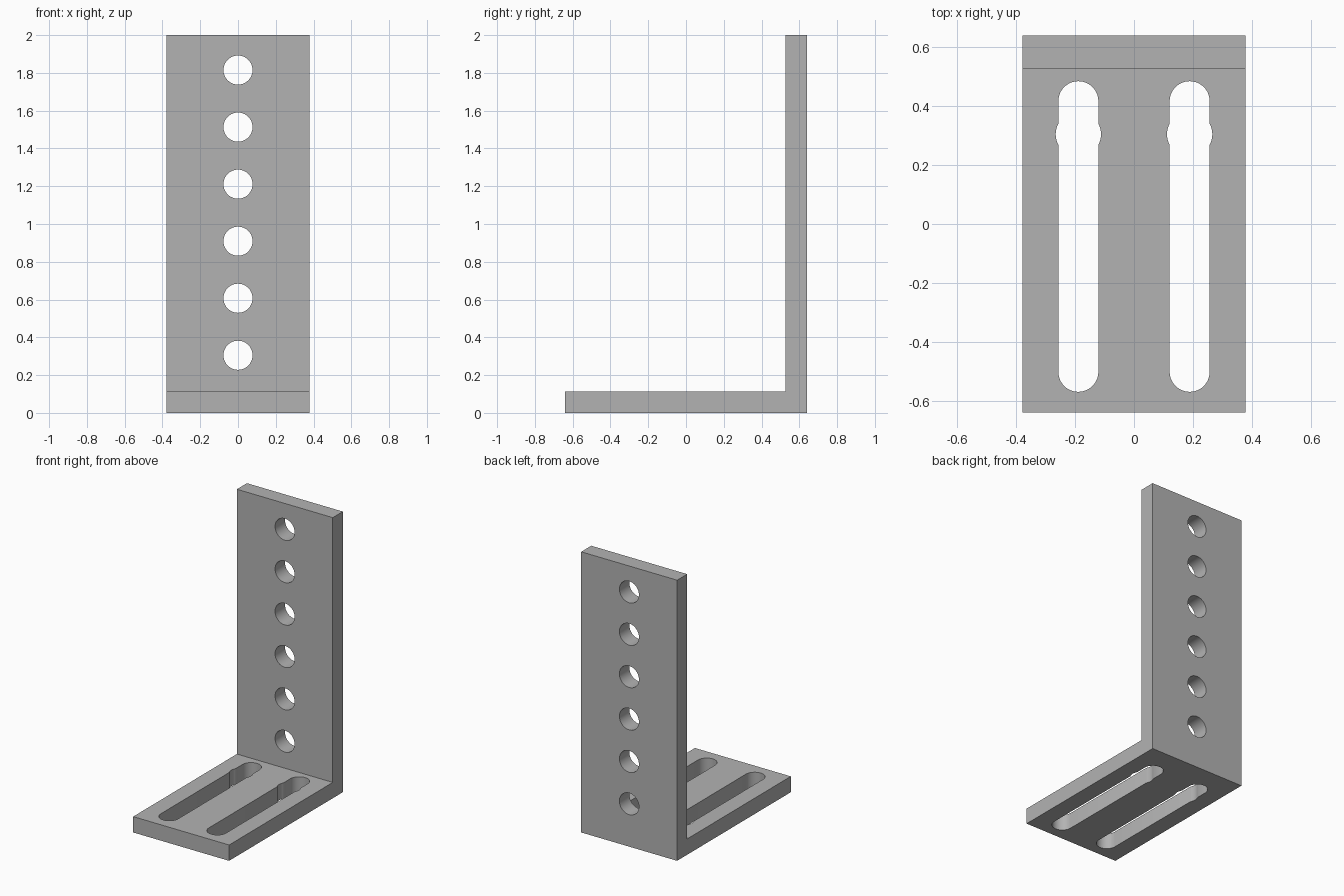
import bpy
import bmesh
from math import cos, sin, pi, radians
from mathutils import Matrix, Vector

default = bpy.data.objects.get("Cube")
if default:
    bpy.data.objects.remove(default, do_unlink=True)

HALF_W, HALF_D, HEIGHT, THICK = 0.378, 0.64, 2.0, 0.113
HOLE_R, PITCH = 0.077, 0.302
SLOT_X, SLOT_R, SLOT_FRONT, SLOT_BACK = 0.189, 0.068, -0.502, 0.417
SLOT_HOLE_Y = 0.305

steel = bpy.data.materials.new("grey steel")
steel.use_nodes = True
GREY = (0.45, 0.45, 0.45, 1)
steel.diffuse_color = GREY
steel.node_tree.nodes["Principled BSDF"].inputs["Base Color"].default_value = GREY


def prism(name, outline, depth, matrix):
    """Extrude a flat outline symmetrically along its local z axis."""
    bm = bmesh.new()
    face = bm.faces.new([bm.verts.new((x, y, -depth / 2)) for x, y in outline])
    new = bmesh.ops.extrude_face_region(bm, geom=[face])["geom"]
    bmesh.ops.translate(bm, vec=(0, 0, depth),
                        verts=[v for v in new if isinstance(v, bmesh.types.BMVert)])
    bmesh.ops.recalc_face_normals(bm, faces=bm.faces)
    bm.transform(matrix)
    mesh = bpy.data.meshes.new(name)
    bm.to_mesh(mesh)
    bm.free()
    mesh.materials.append(steel)
    obj = bpy.data.objects.new(name, mesh)
    bpy.context.collection.objects.link(obj)
    return obj


def arc(cy, radius, start, sweep, steps):
    return [(radius * cos(start + sweep * i / steps),
             cy + radius * sin(start + sweep * i / steps)) for i in range(steps + 1)]


def cut(target, cutter):
    """Subtract the cutter, then discard it."""
    cutter.hide_render = True
    mod = target.modifiers.new("cut", 'BOOLEAN')
    mod.operation, mod.solver, mod.object = 'DIFFERENCE', 'EXACT', cutter
    bpy.context.view_layer.objects.active = target
    bpy.ops.object.modifier_apply(modifier=mod.name)
    bpy.data.objects.remove(cutter, do_unlink=True)


# L-shaped body: side profile (y, z) extruded across x
inner = HALF_D - THICK
profile = [(-HALF_D, 0), (HALF_D, 0), (HALF_D, HEIGHT),
           (inner, HEIGHT), (inner, THICK), (-HALF_D, THICK)]
yz_to_x = Matrix(((0, 0, 1, 0), (1, 0, 0, 0), (0, 1, 0, 0), (0, 0, 0, 1)))
bracket = prism("angle_bracket", profile, 2 * HALF_W, yz_to_x)

circle = arc(0, HOLE_R, 0, 2 * pi, 48)[:-1]
slot = arc(SLOT_BACK, SLOT_R, 0, pi, 24) + arc(SLOT_FRONT, SLOT_R, pi, pi, 24)

# Row of round holes up the upright plate
for i in range(6):
    place = Matrix.Translation(Vector((0, HALF_D - THICK / 2, 0.305 + i * PITCH)))
    cut(bracket, prism("hole_cutter", circle, 0.3, place @ Matrix.Rotation(radians(90), 4, 'X')))

# Two long slots in the base, each widened by a round hole
for side in (-1, 1):
    x = side * SLOT_X
    cut(bracket, prism("slot_cutter", slot, 0.3, Matrix.Translation((x, 0, THICK / 2))))
    cut(bracket, prism("slot_hole_cutter", circle, 0.3,
                       Matrix.Translation((x, SLOT_HOLE_Y, THICK / 2))))

# Smooth hole walls, crisp plate edges
bpy.ops.object.select_all(action='DESELECT')
bracket.select_set(True)
bpy.context.view_layer.objects.active = bracket
bpy.ops.object.shade_smooth_by_angle(angle=radians(30))
